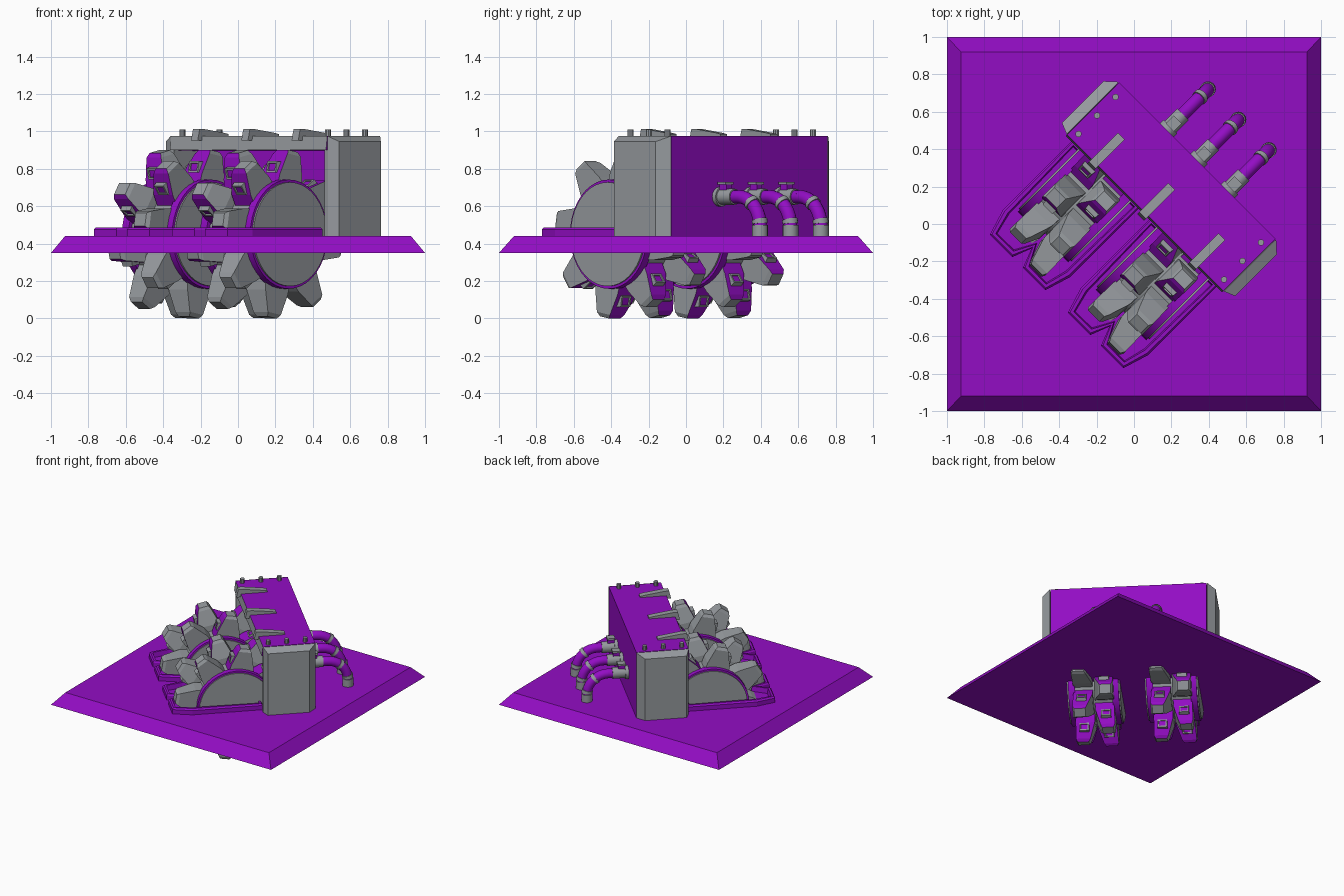
import bpy, bmesh, math
from mathutils import Matrix, Vector

if "Cube" in bpy.data.objects:
    bpy.data.objects.remove(bpy.data.objects["Cube"])

TURN = Matrix.Rotation(math.radians(-45), 4, 'Z')   # machine sits diagonally on the base


def material(name, rgb):
    m = bpy.data.materials.new(name)
    m.diffuse_color = (*rgb, 1)
    m.use_nodes = True
    m.node_tree.nodes["Principled BSDF"].inputs["Base Color"].default_value = m.diffuse_color
    return m


PURPLE = material("purple", (0.29, 0.004, 0.55))
GREY = material("grey", (0.31, 0.33, 0.35))


def loft(bm, rings, mat=0):
    """Skin a list of equal-length point rings and cap both ends."""
    rows = [[bm.verts.new(p) for p in r] for r in rings]
    faces = [bm.faces.new(rows[0][::-1]), bm.faces.new(rows[-1])]
    n = len(rows[0])
    for a, b in zip(rows, rows[1:]):
        for i in range(n):
            j = (i + 1) % n
            faces.append(bm.faces.new((a[i], a[j], b[j], b[i])))
    bmesh.ops.recalc_face_normals(bm, faces=faces)
    for f in faces:
        f.material_index = mat
    return faces


def finish(name, bm, turn=True, smooth=False):
    me = bpy.data.meshes.new(name)
    bm.to_mesh(me)
    bm.free()
    me.materials.append(PURPLE)
    me.materials.append(GREY)
    ob = bpy.data.objects.new(name, me)
    bpy.context.collection.objects.link(ob)
    if turn:
        ob.matrix_world = TURN
    if smooth:
        bpy.context.view_layer.objects.active = ob
        ob.select_set(True)
        bpy.ops.object.shade_smooth_by_angle(angle=math.radians(35))
        ob.select_set(False)
    return ob


def rect(x0, x1, y0, y1, z):
    return [(x0, y0, z), (x1, y0, z), (x1, y1, z), (x0, y1, z)]


def disc(centre, axis, r, n=32):
    """Ring of points around centre, perpendicular to axis 0, 1 or 2."""
    pts = []
    for i in range(n):
        a = 2 * math.pi * i / n
        p = [r * math.cos(a), r * math.sin(a)]
        p.insert(axis, 0)
        pts.append(Vector(centre) + Vector(p))
    return pts


def rod(bm, start, end, axis, r, mat, n=16):
    return loft(bm, [disc(start, axis, r, n), disc(end, axis, r, n)], mat)


# Base plate with sloping edges
bm = bmesh.new()
loft(bm, [rect(-1, 1, -1, 1, 0.35), rect(-.925, .925, -.92, .92, 0.44)])
finish("base_plate", bm, turn=False)

# Housing: purple shell with an open front, grey front edge on the roof
bm = bmesh.new()
profile = [(.48, .44), (.48, .975), (.085, .975), (.075, .90), (.27, .895), (.27, .44)]
for f in loft(bm, [[(u, v, z) for v, z in profile] for u in (-.59, .59)]):
    c = f.calc_center_median()
    if f.normal.y < -.9 and c.z > .9:
        f.material_index = 1
finish("housing", bm)

# Chamfered end caps, which also wall in the open front
for s, side in ((-1, "left"), (1, "right")):
    bm = bmesh.new()
    rings = []
    for u, v0, v1, top in ((.57, .085, .48, .974), (.595, .085, .48, .974), (.655, .11, .425, .945)):
        rings.append([(s * u, v0, .44), (s * u, v1, .44), (s * u, v1, top), (s * u, v0, top)])
    rings[0] = [(p[0], min(p[1], .27), min(p[2], .9)) for p in rings[0]]
    loft(bm, rings, 1)
    finish(side + "_end_cap", bm)
    # Roof bolts
    bm = bmesh.new()
    for v in (.13, .27, .41):
        rod(bm, (s * .55, v, .97), (s * .55, v, 1.01), 2, .017, 1, 10)
    finish(side + "_roof_bolts", bm, smooth=True)

# Roof ribs hooked over the front edge
bm = bmesh.new()
rib = [(.285, .97), (.285, .985), (.25, .992), (.10, 1.012), (.065, 1.012), (.05, .95), (.09, .95)]
for u in (-.38, 0, .38):
    loft(bm, [[(u + d, v, z) for v, z in rib] for d in (-.025, .025)], 1)
finish("roof_ribs", bm)


# Forked wheel well surrounds
def well(name, c):
    half = [(.255, .09), (.255, -.44), (.21, -.585), (.04, -.585), (0, -.48)]
    pts = half + [(-u, v) for u, v in half[-2::-1]]
    bm = bmesh.new()
    faces = loft(bm, [[(c + u, v, z) for u, v in pts] for z in (.43, .475)])
    bmesh.ops.inset_region(bm, faces=[faces[1]], thickness=.012, depth=.012)
    bmesh.ops.inset_region(bm, faces=[faces[1]], thickness=.02)
    bmesh.ops.inset_region(bm, faces=[faces[1]], thickness=.008, depth=-.04)
    finish(name, bm)


AXLE_V, AXLE_Z = -.10, .45


# One tooth lofted outward along the wheel radius, with a framed purple face
def tooth(bm, c, s, angle):
    rad = Vector((0, math.cos(angle), math.sin(angle)))
    tan = Vector((0, -math.sin(angle), math.cos(angle)))
    hub = Vector((c, AXLE_V, AXLE_Z))

    def at(u, r, t):
        return hub + Vector((s * u, 0, 0)) + rad * r + tan * t

    def ring(r, u, hu, t):
        return [at(u - hu, r, -t), at(u + hu, r, -t), at(u + hu, r, t), at(u - hu, r, t)]

    faces = loft(bm, [ring(.23, .077, .073, .095), ring(.315, .08, .072, .085),
                      ring(.43, .10, .055, .05), ring(.452, .10, .042, .035)], 1)
    for f in faces[2:]:
        if f.normal.dot(tan) > .6:
            f.material_index = 0
    # Raised bracket with a purple centre
    frame = [[at(.088 + h * w, r, t) for w, r in ((-1, r0), (1, r0), (1, r1), (-1, r1))]
             for h, r0, r1, t in ((.042, .315, .385, .045), (.036, .32, .38, .092))]
    top = loft(bm, frame, 1)[1]
    bmesh.ops.inset_region(bm, faces=[top], thickness=.014)
    bmesh.ops.inset_region(bm, faces=[top], thickness=.001, depth=-.008)
    top.material_index = 0


# Cutter wheel: grey drum, purple rims, grey side plates, two staggered tooth rows
def wheel(name, c):
    bm = bmesh.new()
    for u0, u1, r, mat in ((-.15, .15, .27, 1), (.14, .19, .292, 0), (-.19, -.14, .292, 0),
                           (.185, .2, .278, 1), (-.2, -.185, .278, 1)):
        rod(bm, (c + u0, AXLE_V, AXLE_Z), (c + u1, AXLE_V, AXLE_Z), 0, r, mat, 40)
    finish(name + "_drum", bm, smooth=True)
    bm = bmesh.new()
    for s, phase in ((1, 35), (-1, 12.5)):
        for k in range(8):
            tooth(bm, c, s, math.radians(phase + 45 * k))
    finish(name + "_teeth", bm)


for side, c in (("left", -.295), ("right", .295)):
    well(side + "_wheel_well", c)
    wheel(side + "_wheel", c)

# Rear pipes: grey socket, purple bend, grey foot and rings
BEND_V, BEND_Z, BEND_R = .63, .49, .16


def bend_ring(u, a, r, n=16):
    out = Vector((0, math.sin(a), math.cos(a)))
    mid = Vector((u, BEND_V, BEND_Z)) + out * BEND_R
    return [mid + out * r * math.cos(2 * math.pi * i / n)
            + Vector((r * math.sin(2 * math.pi * i / n), 0, 0)) for i in range(n)]


for i, u in enumerate((-.23, 0, .23), 1):
    bm = bmesh.new()
    loft(bm, [bend_ring(u, math.radians(a), .036) for a in range(0, 91, 10)], 0)
    for a in (38, 80):
        loft(bm, [bend_ring(u, math.radians(a + d), .042) for d in (-4, 4)], 1)
    rod(bm, (u, .47, .65), (u, .60, .65), 1, .043, 1)
    rod(bm, (u, .59, .65), (u, .635, .65), 1, .036, 0)
    rod(bm, (u, .47, .65), (u, .505, .65), 1, .052, 1)
    rod(bm, (u, .79, .44), (u, .79, .50), 2, .042, 1)
    finish(f"pipe_{i}", bm, smooth=True)
    # Small valve on the socket
    bm = bmesh.new()
    loft(bm, [rect(u - .02, u + .02, .505, .555, z) for z in (.68, .715)], 0)
    loft(bm, [rect(u - .03, u + .03, .50, .56, z) for z in (.715, .73)], 1)
    finish(f"pipe_valve_{i}", bm)
